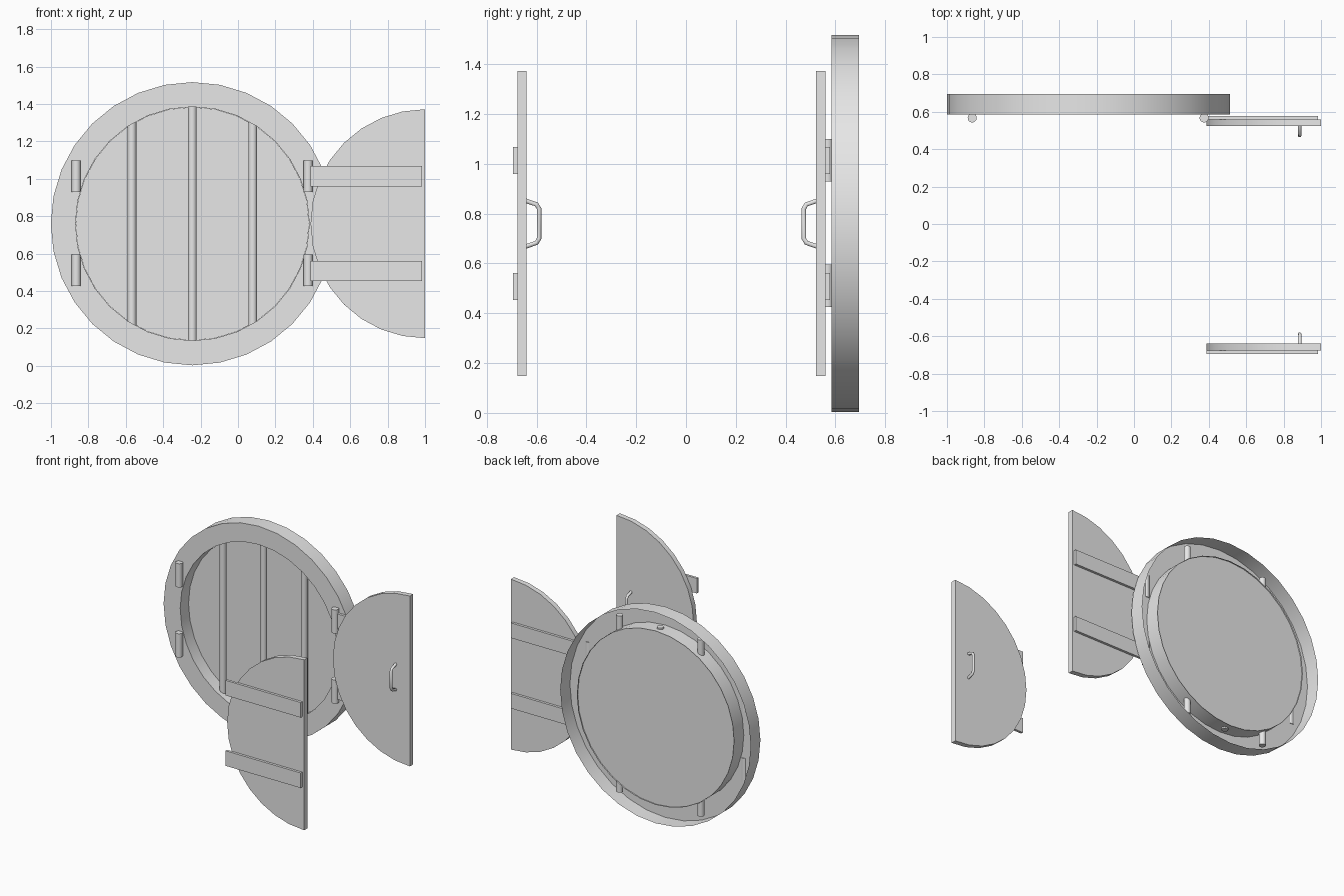
import bpy, bmesh, math
from mathutils import Matrix

if "Cube" in bpy.data.objects:
    bpy.data.objects.remove(bpy.data.objects["Cube"])

CX, CZ = -0.244, 0.76      # centre of the round frame
SEG = 32

grey = bpy.data.materials.new("plain_grey")
grey.diffuse_color = (0.8, 0.8, 0.8, 1)
grey.use_nodes = True
grey.node_tree.nodes["Principled BSDF"].inputs["Base Color"].default_value = grey.diffuse_color


def finish(name, bm, smooth=True):
    bmesh.ops.recalc_face_normals(bm, faces=bm.faces)
    mesh = bpy.data.meshes.new(name)
    bm.to_mesh(mesh)
    bm.free()
    obj = bpy.data.objects.new(name, mesh)
    bpy.context.collection.objects.link(obj)
    mesh.materials.append(grey)
    if smooth:
        bpy.ops.object.select_all(action='DESELECT')
        obj.select_set(True)
        bpy.context.view_layer.objects.active = obj
        bpy.ops.object.shade_smooth_by_angle(angle=math.radians(30))
    return obj


def box(name, x0, x1, y0, y1, z0, z1):
    bm = bmesh.new()
    m = Matrix.Translation(((x0 + x1) / 2, (y0 + y1) / 2, (z0 + z1) / 2))
    m = m @ Matrix.Diagonal((x1 - x0, y1 - y0, z1 - z0, 1))
    bmesh.ops.create_cube(bm, size=1, matrix=m)
    return finish(name, bm, False)


def rod(name, x, y, z, radius, length, sides=SEG, axis='Z'):
    bm = bmesh.new()
    m = Matrix.Translation((x, y, z))
    if axis == 'Y':
        m = m @ Matrix.Rotation(math.pi / 2, 4, 'X')
    bmesh.ops.create_cone(bm, cap_ends=True, segments=sides, radius1=radius,
                          radius2=radius, depth=length, matrix=m)
    return finish(name, bm)


def lathe(name, profile):
    """Spin (radius, y) points about the y axis through the frame centre."""
    bm = bmesh.new()
    rings = []
    for r, y in profile:
        rings.append([bm.verts.new((CX + r * math.cos(a), y, CZ + r * math.sin(a)))
                      for a in (2 * math.pi * i / SEG for i in range(SEG))])
    for a, b in zip(rings, rings[1:]):
        for i in range(SEG):
            j = (i + 1) % SEG
            bm.faces.new((a[i], a[j], b[j], b[i]))
    return finish(name, bm)


def half_disc(name, cx, radius, y0, y1):
    bm = bmesh.new()
    verts = []
    for i in range(SEG // 2 + 1):
        a = math.pi / 2 + 2 * math.pi * i / SEG
        verts.append(bm.verts.new((cx + radius * math.cos(a), y0, CZ + radius * math.sin(a))))
    face = bm.faces.new(verts)
    ext = bmesh.ops.extrude_face_region(bm, geom=[face])
    moved = [v for v in ext["geom"] if isinstance(v, bmesh.types.BMVert)]
    bmesh.ops.translate(bm, verts=moved, vec=(0, y1 - y0, 0))
    return finish(name, bm)


def handle(name, x, y, out):
    """Bent tube grip standing off the door in direction out."""
    half = [(-0.004, 0.092), (0.04, 0.077), (0.05, 0.06)]
    pts = half + [(d, -h) for d, h in reversed(half)]
    curve = bpy.data.curves.new(name, 'CURVE')
    curve.dimensions = '3D'
    curve.bevel_depth = 0.0105
    curve.bevel_resolution = 1
    curve.use_fill_caps = True
    spline = curve.splines.new('POLY')
    spline.points.add(len(pts) - 1)
    for p, (d, h) in zip(spline.points, pts):
        p.co = (x, y + out * d, CZ + h, 1)
    curve.materials.append(grey)
    obj = bpy.data.objects.new(name, curve)
    bpy.context.collection.objects.link(obj)


# round frame: hollow channel, open at the back
lathe("round_frame", [(0.757, 0.695), (0.757, 0.585), (0.625, 0.585), (0.625, 0.695)])

# window pane set inside the rear of the frame
rod("window_pane", CX, 0.682, CZ, 0.624, 0.008, axis='Y')

# upright bars in front of the pane
for i, dx in enumerate((-0.323, 0, 0.323)):
    rod(f"window_bar_{i + 1}", CX + dx, 0.64, CZ, 0.023, 1.268)

# hinge pins on both sides of the frame
for side, x in (("left", -0.865), ("right", 0.375)):
    for level, z in (("lower", 0.511), ("upper", 1.014)):
        rod(f"hinge_pin_{side}_{level}", x, 0.567, z, 0.024, 0.17)

# two half-round shutters: inner face, direction of the inner side
for label, inner, out in (("rear", 0.523, -1), ("front", -0.64, 1)):
    outer = inner - out * 0.037
    half_disc(f"{label}_shutter", 1.0, 0.612, inner, outer)
    # cross battens on the outer face
    for level, z in (("lower", 0.508), ("upper", 1.014)):
        ys = sorted((outer, outer - out * 0.018))
        box(f"{label}_batten_{level}", 0.388, 0.985, ys[0], ys[1], z - 0.054, z + 0.054)
    # grip on the inner face
    handle(f"{label}_handle", 0.886, inner, out)
